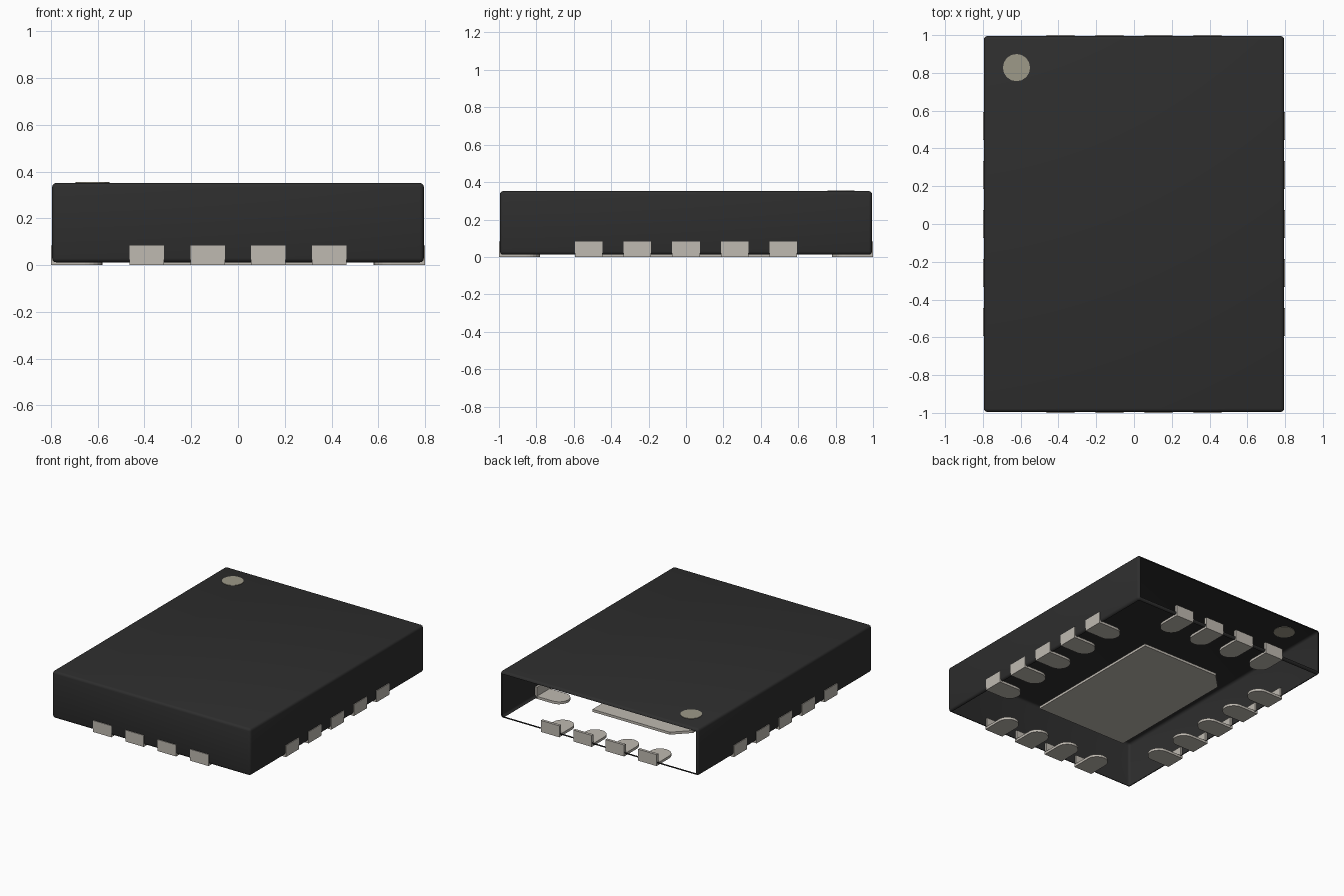
import bpy, bmesh, math
from mathutils import Matrix, Vector

cube = bpy.data.objects.get("Cube")
if cube:
    bpy.data.objects.remove(cube, do_unlink=True)


def material(name, r, g, b):
    m = bpy.data.materials.new(name)
    m.use_nodes = True
    m.diffuse_color = (r, g, b, 1)
    m.node_tree.nodes["Principled BSDF"].inputs["Base Color"].default_value = (r, g, b, 1)
    return m


BLACK = material("black resin", 0.027, 0.027, 0.027)
METAL = material("tin plating", 0.52, 0.49, 0.44)
MARK = material("beige marking", 0.34, 0.32, 0.25)

HX, HY = 0.8, 1.0            # outer half sizes, across the contacts
BASE, TOP = 0.012, 0.352     # casing height range
PAD_T = 0.018                # thickness of the flat contacts


def finish(bm, name, mat):
    bmesh.ops.recalc_face_normals(bm, faces=bm.faces)
    mesh = bpy.data.meshes.new(name)
    bm.to_mesh(mesh)
    bm.free()
    mesh.materials.append(mat)
    obj = bpy.data.objects.new(name, mesh)
    bpy.context.collection.objects.link(obj)
    return obj


def add_box(bm, lo, hi):
    lo, hi = Vector(lo), Vector(hi)
    scale = Matrix.Diagonal((*(hi - lo), 1))
    bmesh.ops.create_cube(bm, size=1, matrix=Matrix.Translation((lo + hi) / 2) @ scale)


def add_prism(bm, outline, z0, z1):
    face = bm.faces.new([bm.verts.new((x, y, z0)) for x, y in outline])
    new = bmesh.ops.extrude_face_region(bm, geom=[face])["geom"]
    verts = [v for v in new if isinstance(v, bmesh.types.BMVert)]
    bmesh.ops.translate(bm, verts=verts, vec=(0, 0, z1 - z0))


# Casing: rounded shell, open underneath and at the back
bm = bmesh.new()
add_box(bm, (0.005 - HX, 0.005 - HY, BASE), (HX - 0.005, HY - 0.005, TOP))
bmesh.ops.bevel(bm, geom=bm.edges[:], offset=0.018, segments=3, profile=0.5, affect='EDGES')
bm.normal_update()
openings = [f for f in bm.faces if f.calc_area() > 0.1 and (f.normal.z < -0.9 or f.normal.y > 0.9)]
bmesh.ops.delete(bm, geom=openings, context='FACES')
casing = finish(bm, "casing", BLACK)
bpy.context.view_layer.objects.active = casing
casing.select_set(True)
bpy.ops.object.shade_smooth_by_angle(angle=math.radians(40))
casing.select_set(False)


# Contact: flat pad with a round inner end and an upright plate at the edge
def contact(name, location, angle):
    w, length = 0.074, 0.22
    bm = bmesh.new()
    arc = [(w * math.cos(a), length - w + w * math.sin(a))
           for a in (math.pi * i / 12 for i in range(13))]
    add_prism(bm, [(-w, 0), (w, 0)] + arc, 0, PAD_T)
    add_box(bm, (-w, 0, 0), (w, 0.02, 0.083))
    bm.transform(Matrix.Translation(location) @ Matrix.Rotation(angle, 4, 'Z'))
    finish(bm, name, METAL)


PITCH = 0.26
for i in range(4):
    x = (i - 1.5) * PITCH
    contact(f"front_contact_{i + 1}", (x, -HY, 0), 0)
    contact(f"back_contact_{i + 1}", (x, HY, 0), math.pi)
for i in range(5):
    y = (i - 2) * PITCH
    contact(f"left_contact_{i + 1}", (HX, y, 0), math.pi / 2)
    contact(f"right_contact_{i + 1}", (-HX, y, 0), -math.pi / 2)

# Central heat pad with one clipped corner
bm = bmesh.new()
px, py, cut = 0.365, 0.55, 0.11
add_prism(bm, [(-px, -py), (px, -py), (px, py), (cut - px, py), (-px, py - cut)], 0, PAD_T)
finish(bm, "heat_pad", METAL)

# Round orientation mark, set through the top
bm = bmesh.new()
bmesh.ops.create_cone(bm, cap_ends=True, segments=16, radius1=0.072, radius2=0.072, depth=0.006,
                      matrix=Matrix.Translation((-0.622, 0.828, TOP)))
finish(bm, "orientation_mark", MARK)
